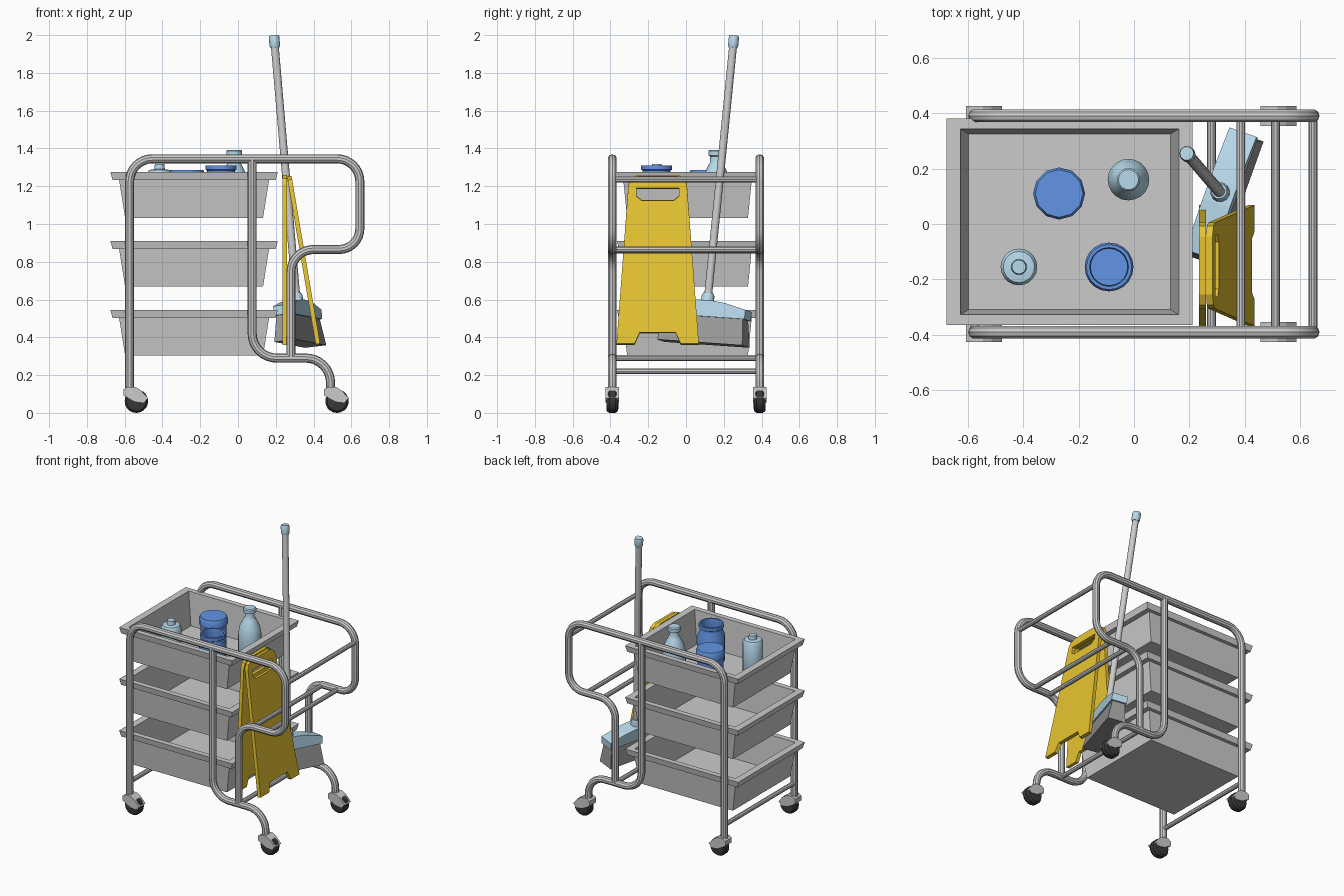
import bpy, bmesh, math
from mathutils import Vector, Matrix

if "Cube" in bpy.data.objects:
    bpy.data.objects.remove(bpy.data.objects["Cube"])


def material(name, rgb):
    m = bpy.data.materials.new(name)
    m.diffuse_color = (*rgb, 1)
    m.use_nodes = True
    m.node_tree.nodes["Principled BSDF"].inputs["Base Color"].default_value = m.diffuse_color
    return m


YELLOW = material("yellow plastic", (0.80, 0.55, 0.03))
BLUE = material("blue plastic", (0.12, 0.30, 0.78))
LIGHT = material("light blue plastic", (0.48, 0.70, 0.84))
BLACK = material("black rubber", (0.04, 0.04, 0.04))
DARK = material("grey bristles", (0.32, 0.32, 0.32))


def add(name, mesh, mat=None, matrix=None, smooth=35):
    ob = bpy.data.objects.new(name, mesh)
    bpy.context.collection.objects.link(ob)
    if matrix is not None:
        ob.matrix_world = matrix
    if mat:
        mesh.materials.clear()
        mesh.materials.append(mat)
    for p in mesh.polygons:
        p.use_smooth = smooth > 0
    if smooth:
        mesh.set_sharp_from_angle(angle=math.radians(smooth))
    return ob


def loft(name, rings, mat=None, matrix=None, smooth=0):
    """Skin a list of equal-length rings and cap both ends."""
    bm = bmesh.new()
    vs = [[bm.verts.new(p) for p in r] for r in rings]
    n = len(rings[0])
    for a, b in zip(vs, vs[1:]):
        for i in range(n):
            bm.faces.new((a[i], a[(i + 1) % n], b[(i + 1) % n], b[i]))
    bm.faces.new(vs[0])
    bm.faces.new(vs[-1])
    bmesh.ops.recalc_face_normals(bm, faces=bm.faces)
    me = bpy.data.meshes.new(name)
    bm.to_mesh(me)
    bm.free()
    return add(name, me, mat, matrix, smooth)


def rect(hx, hy, z):
    return [(-hx, -hy, z), (hx, -hy, z), (hx, hy, z), (-hx, hy, z)]


def lathe(name, profile, n, mat=None, matrix=None, smooth=35):
    rings = [[(r * math.cos(2 * math.pi * i / n), r * math.sin(2 * math.pi * i / n), z)
              for i in range(n)] for r, z in profile]
    return loft(name, rings, mat, matrix, smooth)


def curve_mesh(name, polys, cyclic=False, bevel=0, extrude=0):
    cu = bpy.data.curves.new(name, 'CURVE')
    cu.dimensions = '2D' if cyclic else '3D'
    if cyclic:
        cu.fill_mode = 'BOTH'
    cu.bevel_depth, cu.bevel_resolution = bevel, 3
    cu.extrude, cu.use_fill_caps = extrude, True
    for pts in polys:
        s = cu.splines.new('POLY')
        s.points.add(len(pts) - 1)
        for p, q in zip(s.points, pts):
            p.co = (*q, 1)
        s.use_cyclic_u = cyclic
    ob = bpy.data.objects.new(name, cu)
    bpy.context.collection.objects.link(ob)
    dg = bpy.context.evaluated_depsgraph_get()
    me = bpy.data.meshes.new_from_object(ob.evaluated_get(dg))
    bpy.data.objects.remove(ob)
    return me


def fillet(pts, y, steps=8):
    """Round the corners of an (x, z, radius) path lying at depth y."""
    out = []
    for i, (x, z, r) in enumerate(pts):
        p = Vector((x, y, z))
        if r == 0:
            out.append(p)
            continue
        a = (Vector((pts[i - 1][0], y, pts[i - 1][1])) - p).normalized()
        b = (Vector((pts[i + 1][0], y, pts[i + 1][1])) - p).normalized()
        c = p + (a + b) * r
        for k in range(steps + 1):
            t = k / steps * math.pi / 2
            out.append(c - b * r * math.cos(t) - a * r * math.sin(t))
    return out


# Side frames: handle loop and inner leg, with casters
LOOP = [(-.574, .11, 0), (-.574, 1.345, .12), (.645, 1.345, .12), (.645, .865, .11),
        (.28, .865, .12), (.28, .29, 0)]
LEG = [(.075, 1.345, 0), (.075, .29, .13), (.49, .29, .13), (.49, .11, 0)]
FORK = [(-.032, .125), (-.012, .138), (.03, .138), (.06, .12), (.098, .078), (.075, .055),
        (.03, .06), (-.032, .092)]
TYRE = [(.035, -.032), (.052, -.030), (.062, -.016), (.062, .016), (.052, .030), (.035, .032)]
for y, side in ((-.39, "front"), (.39, "back")):
    add(side + "_handle_tube", curve_mesh("tube", [fillet(LOOP, y)], bevel=.024))
    add(side + "_leg_tube", curve_mesh("tube", [fillet(LEG, y)], bevel=.024))
    for x, end in ((-.574, "left"), (.488, "right")):
        loft(f"{side}_{end}_caster_fork",
             [[(x + u, y + d, z) for u, z in FORK] for d in (-.036, .036)])
        lathe(f"{side}_{end}_wheel", TYRE, 20, BLACK,
              Matrix.Translation((x + .036, y, .062)) @ Matrix.Rotation(math.pi / 2, 4, 'X'))

# Cross bars between the frames
for i, (x, z) in enumerate([(.645, 1.235), (.51, .865), (.385, .86), (.28, .29), (-.574, .22)]):
    add(f"cross_bar_{i + 1}", curve_mesh("bar", [[(x, -.39, z), (x, .39, z)]], bevel=.016))

# Trays
for i, z in enumerate((.545, .91, 1.275)):
    loft(f"tray_{i + 1}", [
        rect(.365, .320, -.242), rect(.397, .340, -.042), rect(.432, .365, -.042),
        rect(.443, .373, 0), rect(.394, .335, 0), rect(.364, .317, -.232)],
        matrix=Matrix.Translation((-.2325, .008, z)))

# Bottles and jars in the top tray
FLOOR = 1.043


def vessel(name, x, y, profile, mat, n):
    lathe(name, profile, n, mat, Matrix.Translation((x, y, FLOOR)))


vessel("lidded_jar", -.27, .11, [(.078, 0), (.084, .02), (.084, .185), (.094, .19), (.094, .228),
                                 (.086, .243)], BLUE, 12)
vessel("open_jar", -.09, -.155, [(.08, 0), (.088, .015), (.088, .19), (.074, .222), (.074, .24),
                                 (.082, .245), (.082, .268), (.07, .268), (.066, .22),
                                 (.072, .19), (.072, .02)], BLUE, 20)
vessel("short_bottle", -.415, -.155, [(.06, 0), (.066, .01), (.066, .225), (.056, .243),
                                      (.028, .247), (.025, .275)], LIGHT, 20)
vessel("tall_bottle", -.02, .16, [(.068, 0), (.075, .015), (.075, .165), (.065, .22), (.04, .27),
                                  (.032, .285), (.032, .315), (.042, .32), (.042, .343),
                                  (.036, .35)], LIGHT, 20)

# Folding floor sign: two matching panels meeting at the top
OUTLINE = [(-.218, 0), (-.122, 0), (-.095, .06), (.095, .06), (.122, 0), (.218, 0),
           (.155, .85), (.142, .882), (.105, .9), (-.105, .9), (-.142, .882), (-.155, .85)]
SLOT = [(-.112, .835), (.112, .835), (.112, .79), (.085, .768), (-.085, .768), (-.112, .79)]


def sign_panel(name, bottom, top):
    b = Vector((bottom[0], -.15, bottom[1]))
    up = (Vector((top[0], -.15, top[1])) - b).normalized()
    side = Vector((0, 1, 0))
    m = Matrix((side, up, side.cross(up))).transposed().to_4x4()
    outline = [(u, v, 0) for u, v in OUTLINE]
    slot = [(u, v, 0) for u, v in SLOT]
    add(name, curve_mesh(name, [outline, slot], cyclic=True, extrude=.012),
        YELLOW, Matrix.Translation(b) @ m, 0)


sign_panel("sign_inner_panel", (.247, .36), (.247, 1.26))
sign_panel("sign_outer_panel", (.423, .365), (.272, 1.25))
loft("sign_hinge", [rect(.022, .10, -.012), rect(.022, .10, .012)], YELLOW,
     Matrix.Translation((.262, -.15, 1.238)))

# Broom, built along its leaning handle
base = Vector((.31, .115, .6))
h = (Vector((.19, .255, 2.0)) - base).normalized()
wide = Vector((.33, .94, 0))
wide = (wide - h * wide.dot(h)).normalized()
B = Matrix.Translation(base) @ Matrix((wide, h.cross(wide), h)).transposed().to_4x4()
lathe("broom_handle", [(.021, -.02), (.021, 1.38)], 12, None, B)
lathe("broom_grip", [(.024, 1.345), (.028, 1.355), (.028, 1.40), (.025, 1.409)], 10, LIGHT, B)
lathe("broom_collar", [(.036, -.03), (.034, .02), (.028, .035)], 12, LIGHT, B)
HEAD = [(-.235, -.095), (.235, -.095), (.235, -.045), (.12, -.018), (.04, -.008), (-.04, -.008),
        (-.12, -.018), (-.235, -.045)]
loft("broom_head", [[(u, d, v) for u, v in HEAD] for d in (-.052, .052)], LIGHT, B)
loft("broom_bristles", [rect(.222, .042, -.09), rect(.24, .06, -.235)], DARK, B)
